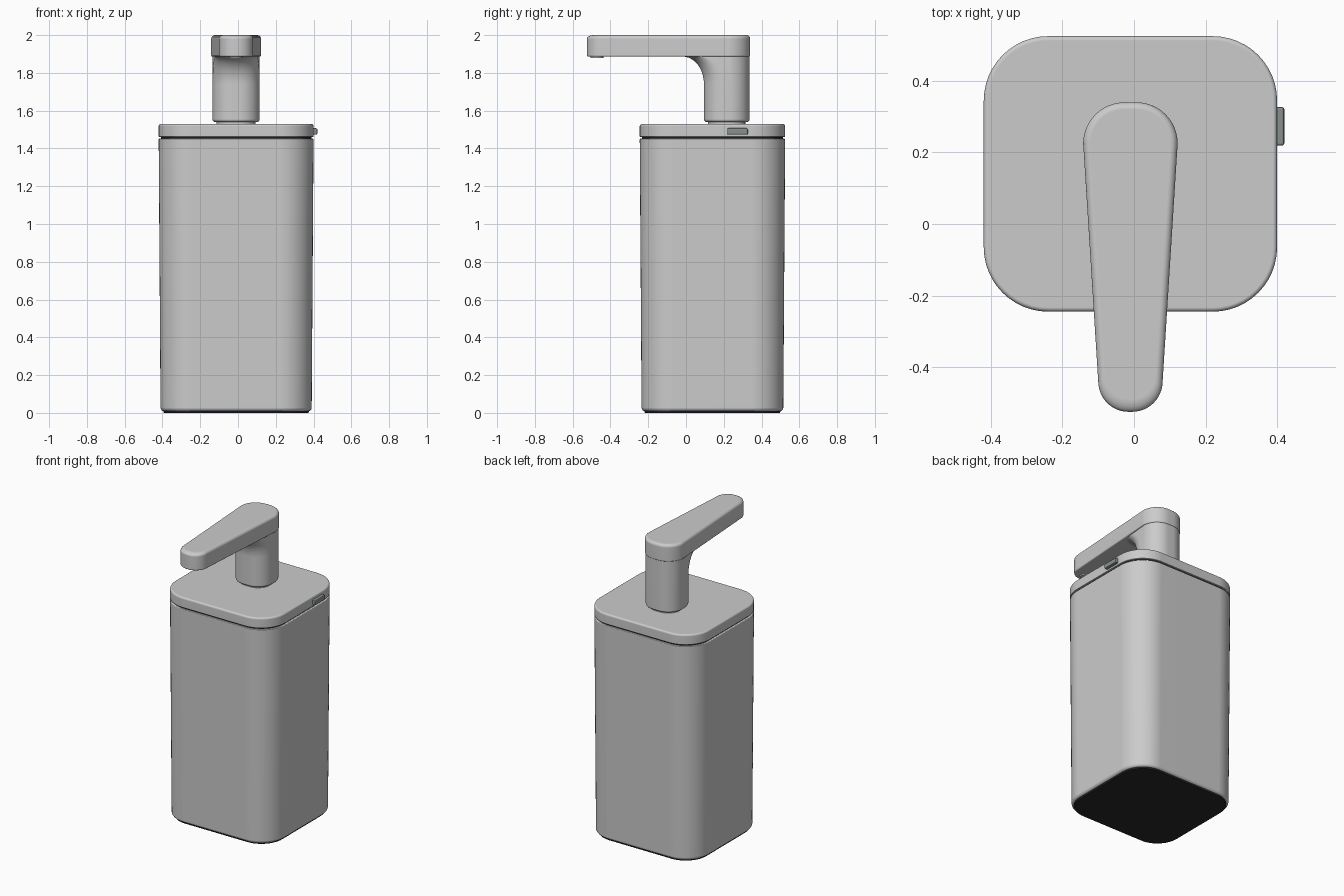
import bpy, bmesh
from math import sin, cos, pi

if "Cube" in bpy.data.objects:
    bpy.data.objects.remove(bpy.data.objects["Cube"])

CX = -0.01   # side-to-side centre of the dispenser


def outline(hf, hb, y0, y1, rf, rb, seg=12):
    """Rounded outline, half width hf at front (y0) and hb at back (y1)."""
    corners = [(hf - rf, y0 + rf, rf, 1.5 * pi), (hb - rb, y1 - rb, rb, 0),
               (-hb + rb, y1 - rb, rb, 0.5 * pi), (-hf + rf, y0 + rf, rf, pi)]
    return [(CX + x + r * cos(a + 0.5 * pi * i / seg), y + r * sin(a + 0.5 * pi * i / seg))
            for x, y, r, a in corners for i in range(seg + 1)]


def loft(name, rings, color=None):
    """Skin a stack of (outline, z) rings and cap both ends."""
    bm = bmesh.new()
    loops = [[bm.verts.new((x, y, z)) for x, y in pts] for pts, z in rings]
    n = len(loops[0])
    for lo, hi in zip(loops, loops[1:]):
        for i in range(n):
            j = (i + 1) % n
            bm.faces.new((lo[i], lo[j], hi[j], hi[i]))
    bm.faces.new(loops[0][::-1])
    bm.faces.new(loops[-1])
    me = bpy.data.meshes.new(name)
    bm.to_mesh(me)
    bm.free()
    ob = bpy.data.objects.new(name, me)
    bpy.context.collection.objects.link(ob)
    if color:
        mat = bpy.data.materials.new(name + "_colour")
        mat.diffuse_color = color
        mat.use_nodes = True
        mat.node_tree.nodes["Principled BSDF"].inputs["Base Color"].default_value = mat.diffuse_color
        me.materials.append(mat)
    bpy.ops.object.select_all(action='DESELECT')
    ob.select_set(True)
    bpy.context.view_layer.objects.active = ob
    bpy.ops.object.shade_smooth_by_angle(angle=0.55)
    ob.modifiers.new("weighted_normals", 'WEIGHTED_NORMAL').keep_sharp = True
    return ob


def rounded(z0, z1, rb, rt, steps=4):
    """(inset, z) profile of a wall with rounded bottom and top edges."""
    arc = [0.5 * pi * i / steps for i in range(steps + 1)]
    return ([(rb * (1 - sin(a)), z0 + rb * (1 - cos(a))) for a in arc] +
            [(rt * (1 - cos(a)), z1 - rt * (1 - sin(a))) for a in arc])


def box_ring(i):
    """Footprint of the bottle, moved inward by i."""
    return outline(0.41 - i, 0.41 - i, -0.245 + i, 0.525 - i, 0.18 - i, 0.18 - i)


DARK = (0.02, 0.02, 0.022, 1)

# Bottle: dark foot, slightly tapered body, shadow gap and lid
loft("base_foot", [(box_ring(0.028), 0), (box_ring(0.022), 0.014)], DARK)
loft("bottle_body", [(box_ring(i + 0.01 * (1 - z / 1.45)), z)
                     for i, z in rounded(0.008, 1.452, 0.02, 0.005)])
loft("lid_gap", [(box_ring(0.012), 1.445), (box_ring(0.012), 1.466)], DARK)
loft("lid", [(box_ring(i), z) for i, z in rounded(1.461, 1.53, 0.004, 0.012)])

# Release button on the right side of the lid
bpy.ops.mesh.primitive_cube_add(size=1, location=(0.405, 0.273, 1.49))
button = bpy.context.object
button.name = "side_button"
button.scale = (0.03, 0.108, 0.034)
bpy.ops.object.transform_apply(location=False, rotation=False, scale=True)
bevel = button.modifiers.new("bevel", 'BEVEL')
bevel.width, bevel.segments = 0.006, 2
mat = bpy.data.materials.new("button_colour")
mat.diffuse_color = (0.25, 0.28, 0.28, 1)
mat.use_nodes = True
mat.node_tree.nodes["Principled BSDF"].inputs["Base Color"].default_value = mat.diffuse_color
button.data.materials.append(mat)


# Pump neck: collar, column, and a front fillet sweeping into the spout
def neck_ring(i, front=0.095):
    hf = 0.125 - i - 0.12 * (0.095 - front)
    return outline(hf, 0.125 - i, front + i, 0.336 - i, 0.105 - i, 0.105 - i)


loft("neck_collar", [(neck_ring(0.022), 1.525), (neck_ring(0.022), 1.55)])
column = [(neck_ring(i), z) for i, z in rounded(1.54, 1.72, 0.015, 0)[:5]]
R, H = 0.115, 0.145
for k in range(11):
    a = 0.5 * pi * k / 10
    column.append((neck_ring(0, 0.095 - R * (1 - cos(a))), 1.742 + H * sin(a)))
loft("pump_neck", column)


# Tapered spout with softened top edge, rounder at the tip
def spout_ring(i, z):
    tip = i * (1.8 if z > 1.94 else 1)
    return outline(0.09 - i, 0.132 - i, -0.525 + tip, 0.34 - i, 0.085 - i, 0.115 - i)


loft("spout_head", [(spout_ring(i, z), z) for i, z in rounded(1.886, 2.0, 0.008, 0.02, 5)])

# Nozzle under the spout tip
bpy.ops.mesh.primitive_cylinder_add(vertices=32, radius=0.034, depth=0.02,
                                    location=(CX, -0.472, 1.888))
bpy.context.object.name = "nozzle"
bpy.ops.object.shade_smooth_by_angle()
